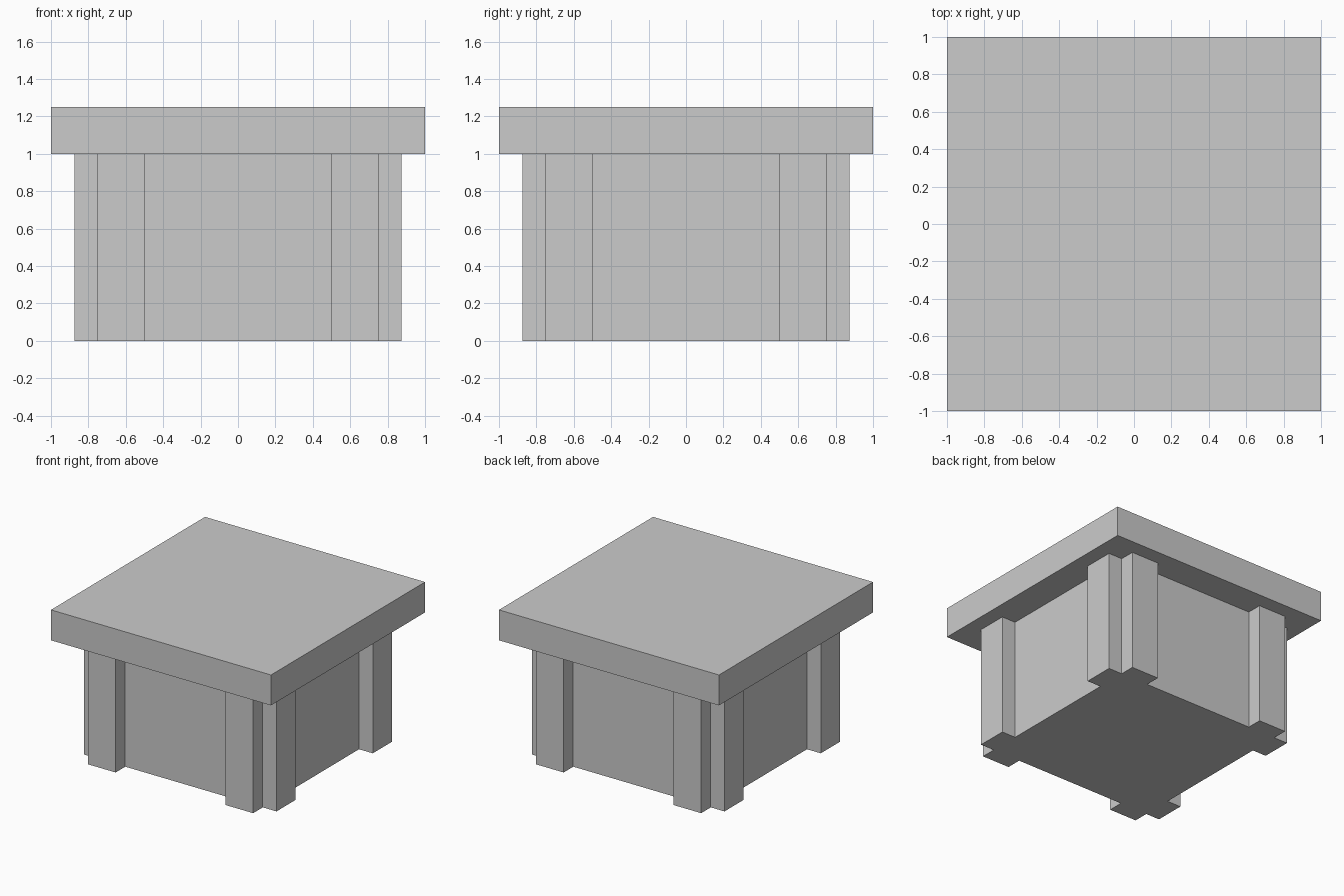
import bpy, bmesh
from mathutils import Matrix, Vector

if "Cube" in bpy.data.objects:
    bpy.data.objects.remove(bpy.data.objects["Cube"])


def prism(name, outline, z0, z1):
    """Extrude a counter-clockwise outline from z0 up to z1."""
    bm = bmesh.new()
    base = bm.faces.new([bm.verts.new((x, y, z0)) for x, y in outline])
    top = bmesh.ops.extrude_face_region(bm, geom=[base], use_keep_orig=True)
    verts = [g for g in top["geom"] if isinstance(g, bmesh.types.BMVert)]
    bmesh.ops.translate(bm, verts=verts, vec=(0, 0, z1 - z0))
    bmesh.ops.recalc_face_normals(bm, faces=bm.faces)
    mesh = bpy.data.meshes.new(name)
    bm.to_mesh(mesh)
    bm.free()
    obj = bpy.data.objects.new(name, mesh)
    bpy.context.collection.objects.link(obj)
    return obj


def four_fold(points):
    """Repeat a corner outline around the centre in quarter turns."""
    turn = Matrix(((0, -1), (1, 0)))
    pts, outline = [Vector(p) for p in points], []
    for _ in range(4):
        outline += pts
        pts = [turn @ p for p in pts]
    return outline


# Base block with a pair of pilasters meeting at each notched corner
WALL, PILASTER, INNER = 0.75, 0.875, 0.5
corner = [(WALL, INNER), (PILASTER, INNER), (PILASTER, WALL), (WALL, WALL),
          (WALL, PILASTER), (INNER, PILASTER), (INNER, WALL)]
prism("pedestal_body", four_fold(corner), 0.0, 1.0)

# Overhanging square top slab
prism("top_slab", four_fold([(1.0, 1.0)]), 1.0, 1.25)
